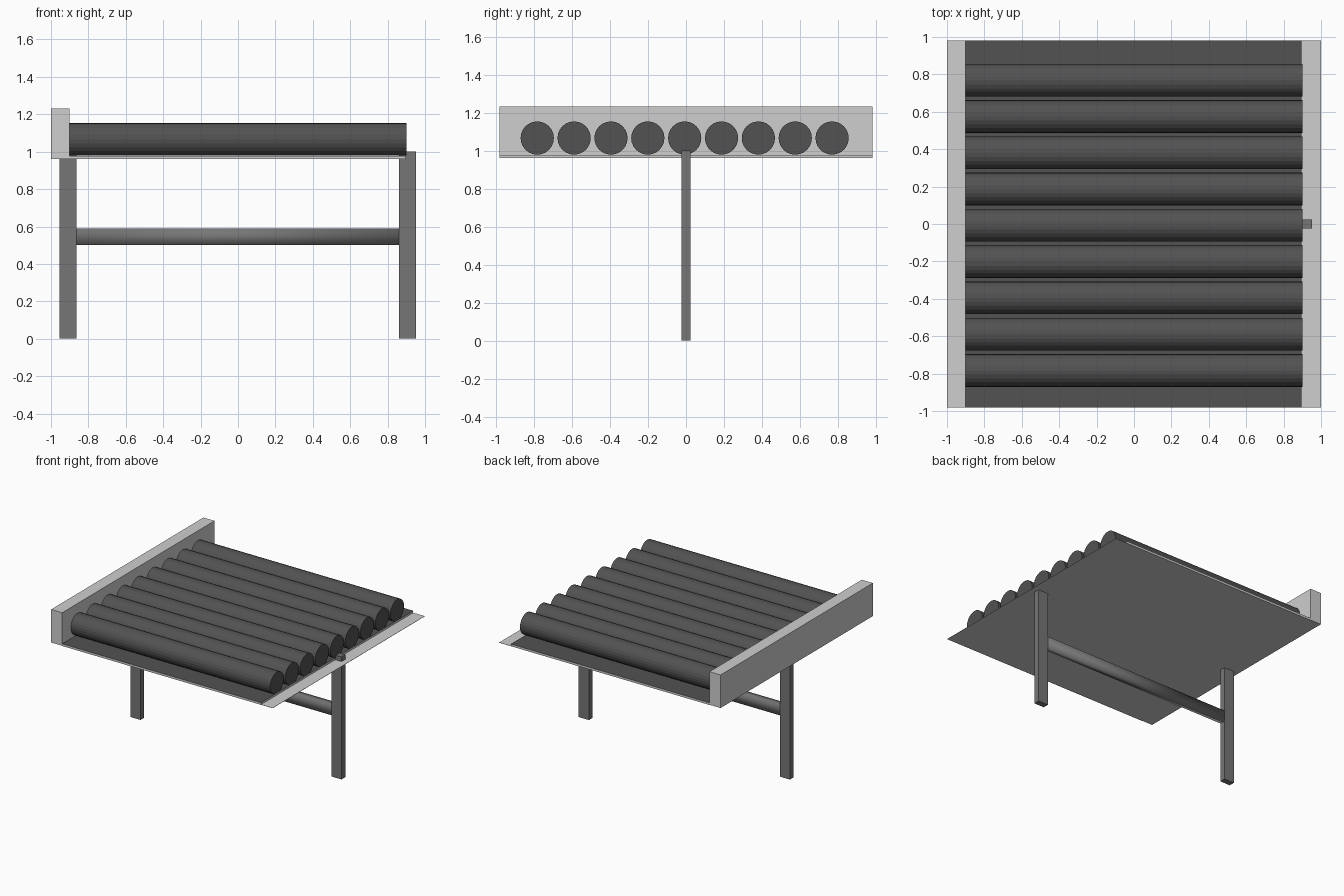
import bpy, math
from mathutils import Matrix

if "Cube" in bpy.data.objects:
    bpy.data.objects.remove(bpy.data.objects["Cube"])


def material(name, v):
    m = bpy.data.materials.new(name)
    m.diffuse_color = (v, v, v, 1)
    m.use_nodes = True
    m.node_tree.nodes["Principled BSDF"].inputs["Base Color"].default_value = m.diffuse_color
    return m


light = material("light grey", 0.62)
mid = material("mid grey", 0.18)
dark = material("dark grey", 0.085)


def box(name, x, y, z, mat):
    bpy.ops.mesh.primitive_cube_add(size=1)
    ob = bpy.context.object
    ob.name = name
    ob.data.transform(
        Matrix.Translation([(a + b) / 2 for a, b in (x, y, z)])
        @ Matrix.Diagonal((x[1] - x[0], y[1] - y[0], z[1] - z[0], 1)))
    ob.data.materials.append(mat)
    return ob


W = 0.982

# raised end rail and the thin sheet running under the whole top
box("end_rail", (-1, -0.9), (-W, W), (0.962, 1.232), light)
box("base_sheet", (-0.9, 1), (-W, W), (0.960, 0.962), light)

# slightly raised bed with a dark upper face
bed = box("bed", (-0.9, 0.895), (-W, W), (0.961, 0.978), light)
bed.data.materials.append(dark)
for p in bed.data.polygons:
    if p.normal.z > 0.5:
        p.material_index = 1

# nine tubes lying along x
for i in range(9):
    bpy.ops.mesh.primitive_cylinder_add(
        vertices=24, radius=0.0875, depth=1.8,
        location=(0, -0.007 + (i - 4) * 0.194, 1.066),
        rotation=(0, math.pi / 2, 0))
    tube = bpy.context.object
    tube.name = f"tube_{i + 1}"
    tube.data.materials.append(dark)

# two legs; their tops poke through the sheet
box("left_leg", (-0.955, -0.864), (-0.024, 0.024), (0, 1), mid)
box("right_leg", (0.861, 0.952), (-0.024, 0.024), (0, 1), mid)

# softly shaded crossbar
bar = box("crossbar", (-0.864, 0.861), (-0.024, 0.024), (0.5, 0.59), mid)
for p in bar.data.polygons:
    p.use_smooth = True
